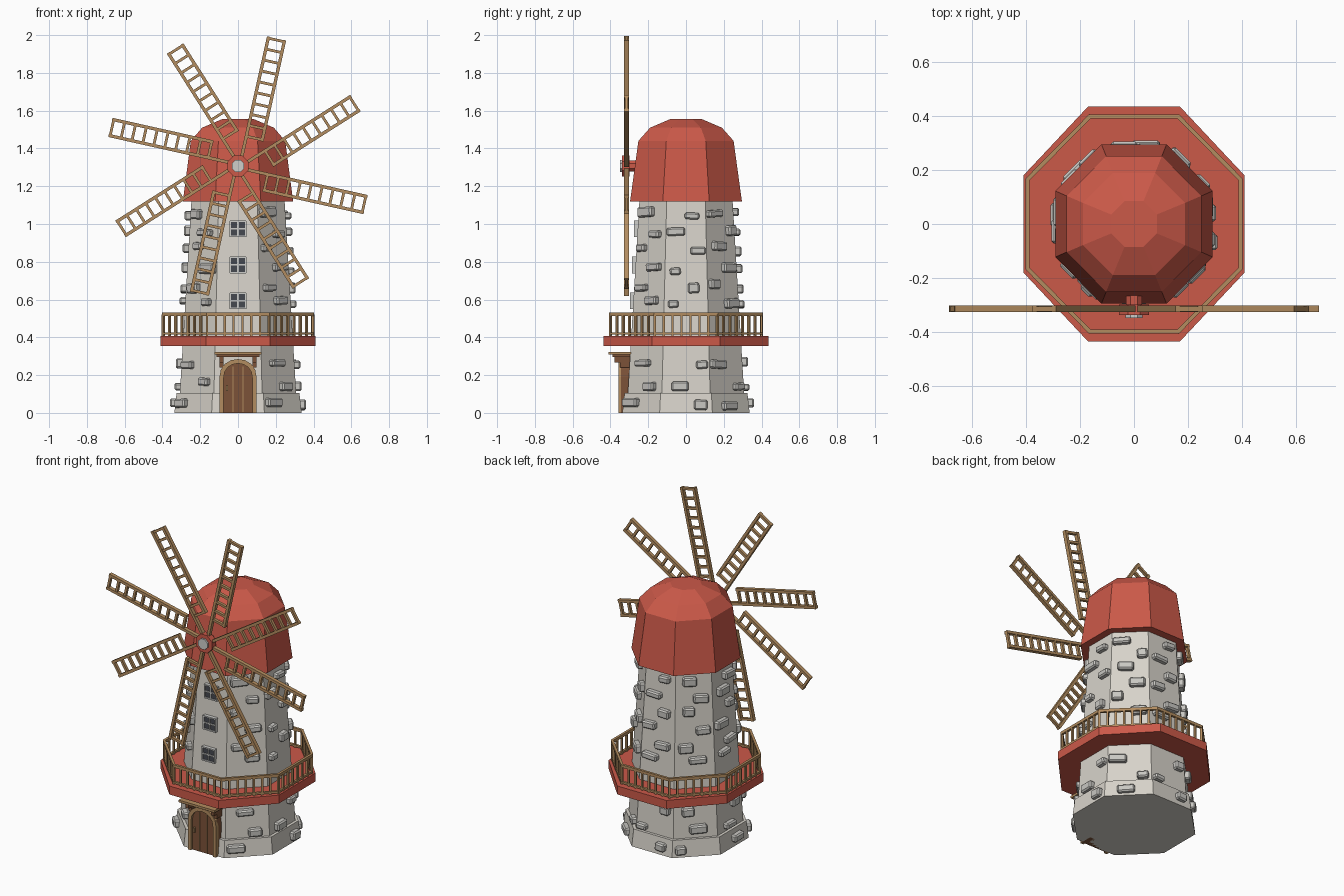
import bpy, bmesh, math, random
from mathutils import Matrix, Vector

random.seed(4)
if "Cube" in bpy.data.objects:
    bpy.data.objects.remove(bpy.data.objects["Cube"])


def material(name, r, g, b):
    m = bpy.data.materials.new(name)
    m.use_nodes = True
    m.diffuse_color = (r, g, b, 1)
    m.node_tree.nodes["Principled BSDF"].inputs["Base Color"].default_value = (r, g, b, 1)
    return m


STONE = material("pale stone", .68, .65, .59)
BRICK = material("grey brick", .58, .57, .54)
RED = material("painted red", .60, .10, .066)
WOOD = material("tan wood", .45, .265, .115)
BROWN = material("dark brown wood", .20, .085, .04)
GLASS = material("dark glass", .06, .065, .08)
TRIM = material("grey trim", .62, .62, .60)
T = math.tan(math.pi / 8)


def finish(name, bm, mat):
    bmesh.ops.recalc_face_normals(bm, faces=bm.faces)
    me = bpy.data.meshes.new(name)
    bm.to_mesh(me)
    bm.free()
    me.materials.append(mat)
    ob = bpy.data.objects.new(name, me)
    bpy.context.collection.objects.link(ob)
    return ob


def add_box(bm, size, matrix):
    bmesh.ops.create_cube(bm, size=1, matrix=matrix @ Matrix.Diagonal((*size, 1)))


def boxes(name, mat, items):
    """Axis-aligned boxes given as (size, centre) pairs."""
    bm = bmesh.new()
    for size, centre in items:
        add_box(bm, size, Matrix.Translation(centre))
    return finish(name, bm, mat)


def corners(ax, ay):
    return [(ax, -ay * T), (ax, ay * T), (ax * T, ay), (-ax * T, ay),
            (-ax, ay * T), (-ax, -ay * T), (-ax * T, -ay), (ax * T, -ay)]


def octagon_loft(name, mat, profile, ring=False):
    """Stack of octagons (half width, half depth, height), capped or closed as a ring."""
    bm = bmesh.new()
    loops = [[bm.verts.new((x, y, z)) for x, y in corners(ax, ay)] for ax, ay, z in profile]
    pairs = list(zip(loops, loops[1:]))
    if ring:
        pairs.append((loops[-1], loops[0]))
    else:
        bm.faces.new(loops[0])
        bm.faces.new(loops[-1])
    for a, b in pairs:
        for i in range(8):
            j = (i + 1) % 8
            bm.faces.new((a[i], a[j], b[j], b[i]))
    return finish(name, bm, mat)


def cylinder(name, mat, radius, y0, y1, z, sides):
    bm = bmesh.new()
    m = Matrix.Translation((0, (y0 + y1) / 2, z)) @ Matrix.Rotation(math.pi / 2, 4, 'X') \
        @ Matrix.Rotation(math.pi / sides, 4, 'Z')
    bmesh.ops.create_cone(bm, cap_ends=True, segments=sides, radius1=radius,
                          radius2=radius, depth=abs(y1 - y0), matrix=m)
    return finish(name, bm, mat)


def wall(z):
    """Distance of the tower wall from the axis at a height."""
    return .33 if z < .1 else .308 - .06 * (z - .1)


# Tower and plinth
octagon_loft("tower", STONE, [(wall(z), wall(z), z) for z in (.1, 1.14)])
octagon_loft("plinth", STONE, [(.337, .337, 0), (.325, .325, .105)])

# Protruding bricks scattered over the eight walls
bm = bmesh.new()
for side in range(8):
    turn = Matrix.Rotation(side * math.pi / 4, 4, 'Z')
    for i, z in enumerate((.045, .15, .26, .58, .67, .76, .87, .96, 1.05)):
        width = random.uniform(.055, .11)
        height = random.uniform(.035, .055)
        room = wall(z) * T - width / 2
        offset = room * random.uniform(.15, .95) * (-1) ** (i + side)
        z += random.uniform(-.015, .015)
        if side == 0 and (z < .4 or abs(offset) < .055 + width / 2):
            continue
        m = turn @ Matrix.Translation((offset, -wall(z) - .005, z)) \
            @ Matrix.Rotation(random.uniform(-.06, .06), 4, 'Y')
        add_box(bm, (width, .052, height), m)
bricks = finish("wall_bricks", bm, BRICK)
bevel = bricks.modifiers.new("Bevel", 'BEVEL')
bevel.width, bevel.segments = .008, 1

# Faceted cap
octagon_loft("cap", RED, [(.292, .296, 1.12), (.25, .252, 1.44),
                          (.19, .19, 1.51), (.085, .085, 1.555)])

# Balcony deck and railing
octagon_loft("balcony_deck", RED, [(.41, .437, .355), (.41, .437, .408)])


def rail(name, z0, z1):
    octagon_loft(name, WOOD, [(.403, .407, z0), (.403, .407, z1),
                              (.388, .392, z1), (.388, .392, z0)], ring=True)


rail("top_rail", .514, .532)
rail("bottom_rail", .414, .426)
bm = bmesh.new()
pts = [Vector((x, y, .464)) for x, y in corners(.3955, .3995)]
for i, a in enumerate(pts):
    b = pts[(i + 1) % 8]
    angle = math.atan2(b.y - a.y, b.x - a.x)
    for k in range(7):
        add_box(bm, (.012, .012, .112), Matrix.Translation(a.lerp(b, k / 7))
                @ Matrix.Rotation(angle, 4, 'Z'))
finish("balusters", bm, WOOD)

# Hub
HUB = 1.307
cylinder("hub_shaft", RED, .032, -.24, -.31, HUB, 8)
cylinder("hub_disc", RED, .06, -.298, -.338, HUB, 8)
cylinder("hub_bolt", TRIM, .035, -.33, -.349, HUB, 8)

# Eight ladder sails, each with its spar on the radial line
bm = bmesh.new()
START, END, WIDE, BAR = .155, .704, .104, .017
for k in range(8):
    spin = Matrix.Translation((0, -.315, HUB)) @ Matrix.Rotation(math.radians(12.6 + 45 * k), 4, 'Y')
    add_box(bm, (END, .024, BAR), spin @ Matrix.Translation((END / 2, 0, -BAR / 2)))
    add_box(bm, (END - START, .024, BAR),
            spin @ Matrix.Translation(((START + END) / 2, 0, BAR / 2 - WIDE)))
    for i in range(10):
        x = START + BAR / 2 + (END - START - BAR) * i / 9
        add_box(bm, (BAR * .85, .018, WIDE - BAR), spin @ Matrix.Translation((x, 0, -WIDE / 2)))
finish("sails", bm, WOOD)

# Windows up the front wall
for n, z in enumerate((.593, .783, .974)):
    y = -wall(z)
    boxes(f"window_glass_{n}", GLASS, [((.078, .02, .078), (0, y - .002, z))])
    bars = [((.008, .03, .086), (x, y - .004, z)) for x in (-.041, 0, .041)]
    bars += [((.086, .029, .008), (0, y - .004, z + d)) for d in (-.04, 0, .04)]
    boxes(f"window_frame_{n}", TRIM, bars)


# Arched door
def arch(half, spring, top, steps=8):
    """Outline from the left foot over a slightly pointed arch to the right foot."""
    pts = [(-half, 0)]
    for i in range(steps + 1):
        a = math.pi * (1 - i / steps)
        pts.append((half * math.cos(a), spring + (top - spring) * math.sin(a) ** .9))
    return pts + [(half, 0)]


def extrude(name, mat, faces, y0, y1):
    bm = bmesh.new()
    for outline in faces:
        bm.faces.new([bm.verts.new((x, y0, z)) for x, z in outline])
    bmesh.ops.remove_doubles(bm, verts=bm.verts, dist=1e-5)
    out = bmesh.ops.extrude_face_region(bm, geom=list(bm.faces), use_keep_orig=True)
    moved = [v for v in out["geom"] if isinstance(v, bmesh.types.BMVert)]
    bmesh.ops.translate(bm, verts=moved, vec=(0, y1 - y0, 0))
    return finish(name, bm, mat)


outer, inner = arch(.098, .19, .285), arch(.076, .185, .262)
extrude("door_surround", BROWN, [outer], -.27, -.343)
extrude("door_frame", WOOD, [(outer[i], outer[i + 1], inner[i + 1], inner[i])
                             for i in range(len(outer) - 1)], -.335, -.357)
boxes("door_plank_gaps", WOOD, [((.004, .004, .24), (x, -.343, .125)) for x in (-.026, .026)])
boxes("door_handle", WOOD, [((.01, .016, .03), (-.058, -.348, .13))])

# Porch canopy with brackets
boxes("porch_canopy", WOOD, [((.25, .13, .014), (0, -.345, .315))])
boxes("canopy_beam", BROWN, [((.225, .11, .012), (0, -.335, .302))])
boxes("canopy_brackets", BROWN,
      [((.022, .085, .03), (s * .088, -.335, .283)) for s in (-1, 1)]
      + [((.022, .06, .03), (s * .088, -.32, .255)) for s in (-1, 1)])
